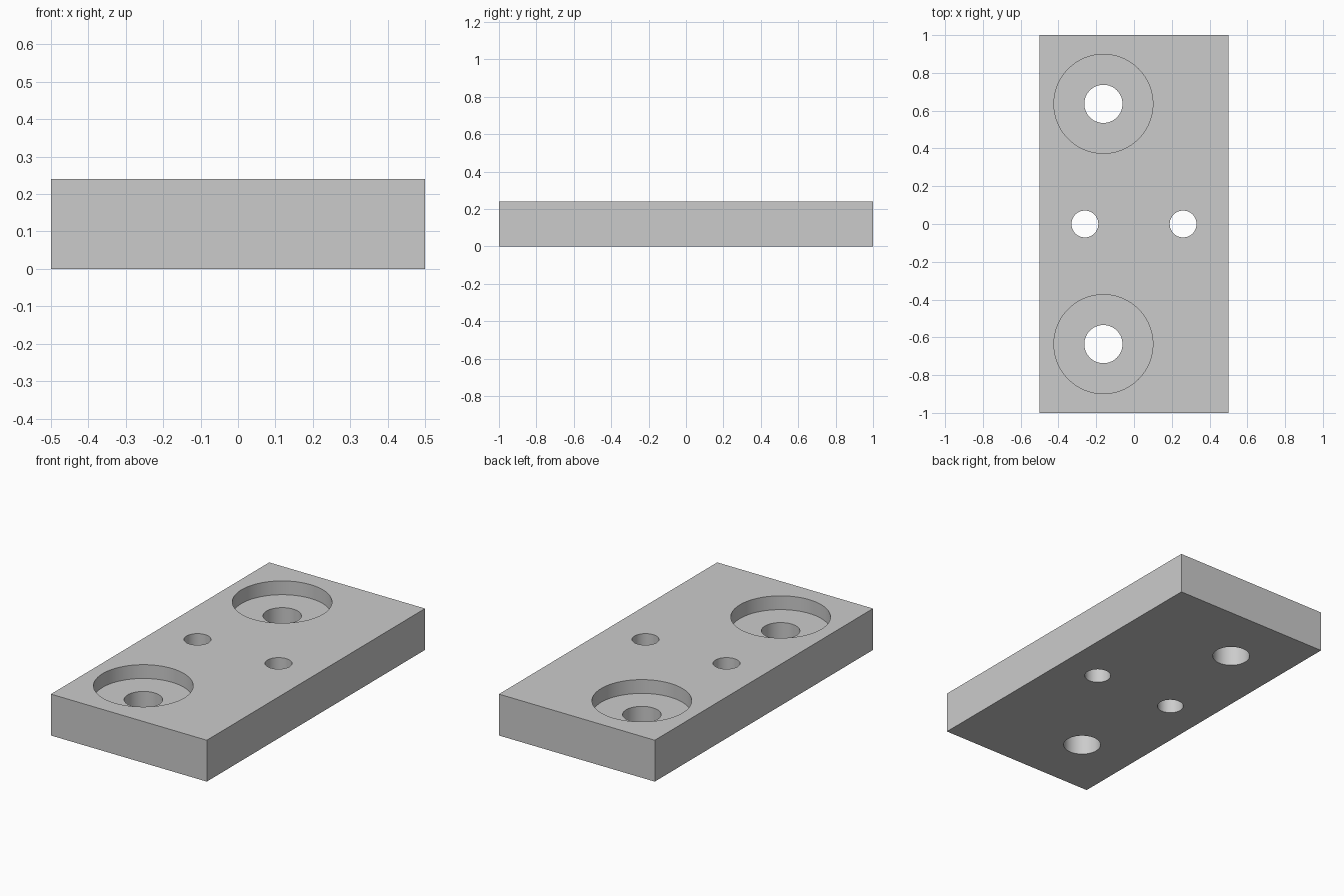
import bpy
import bmesh
from math import radians
from mathutils import Matrix

old = bpy.data.objects.get("Cube")
if old:
    bpy.data.objects.remove(old, do_unlink=True)

WIDTH, LENGTH, HEIGHT = 1.0, 2.0, 0.24
POCKET_DEPTH = 0.08

grey = bpy.data.materials.new("plain grey")
grey.use_nodes = True
colour = (0.6, 0.6, 0.6, 1)
grey.diffuse_color = colour
grey.node_tree.nodes["Principled BSDF"].inputs["Base Color"].default_value = colour


def make_object(name, bm):
    mesh = bpy.data.meshes.new(name)
    bm.to_mesh(mesh)
    bm.free()
    mesh.materials.append(grey)
    obj = bpy.data.objects.new(name, mesh)
    bpy.context.collection.objects.link(obj)
    return obj


def drill(target, name, x, y, radius, bottom):
    """Cut a vertical round hole from the top down to the given height."""
    top = HEIGHT + 0.1
    bm = bmesh.new()
    bmesh.ops.create_cone(
        bm, cap_ends=True, segments=96, radius1=radius, radius2=radius,
        depth=top - bottom, matrix=Matrix.Translation((x, y, (top + bottom) / 2)))
    cutter = make_object(name, bm)
    cutter.hide_render = True
    mod = target.modifiers.new(name, "BOOLEAN")
    mod.operation = "DIFFERENCE"
    mod.solver = "EXACT"
    mod.object = cutter
    bpy.context.view_layer.objects.active = target
    bpy.ops.object.modifier_apply(modifier=mod.name)
    bpy.data.objects.remove(cutter, do_unlink=True)


# Rectangular plate
bm = bmesh.new()
bmesh.ops.create_cube(bm, size=1, matrix=Matrix.Translation((0, 0, HEIGHT / 2))
                      @ Matrix.Diagonal((WIDTH, LENGTH, HEIGHT, 1)))
plate = make_object("mounting_plate", bm)

for side in (-1, 1):
    # Counterbored bolt holes near the ends
    drill(plate, "counterbore", -0.162, side * 0.636, 0.262, HEIGHT - POCKET_DEPTH)
    drill(plate, "bolt_hole", -0.162, side * 0.636, 0.101, -0.1)
    # Small pin holes across the middle
    drill(plate, "pin_hole", side * 0.26, 0, 0.071, -0.1)

# Smooth hole walls, crisp rims
bpy.ops.object.select_all(action="DESELECT")
plate.select_set(True)
bpy.context.view_layer.objects.active = plate
bpy.ops.object.shade_smooth_by_angle(angle=radians(30))
